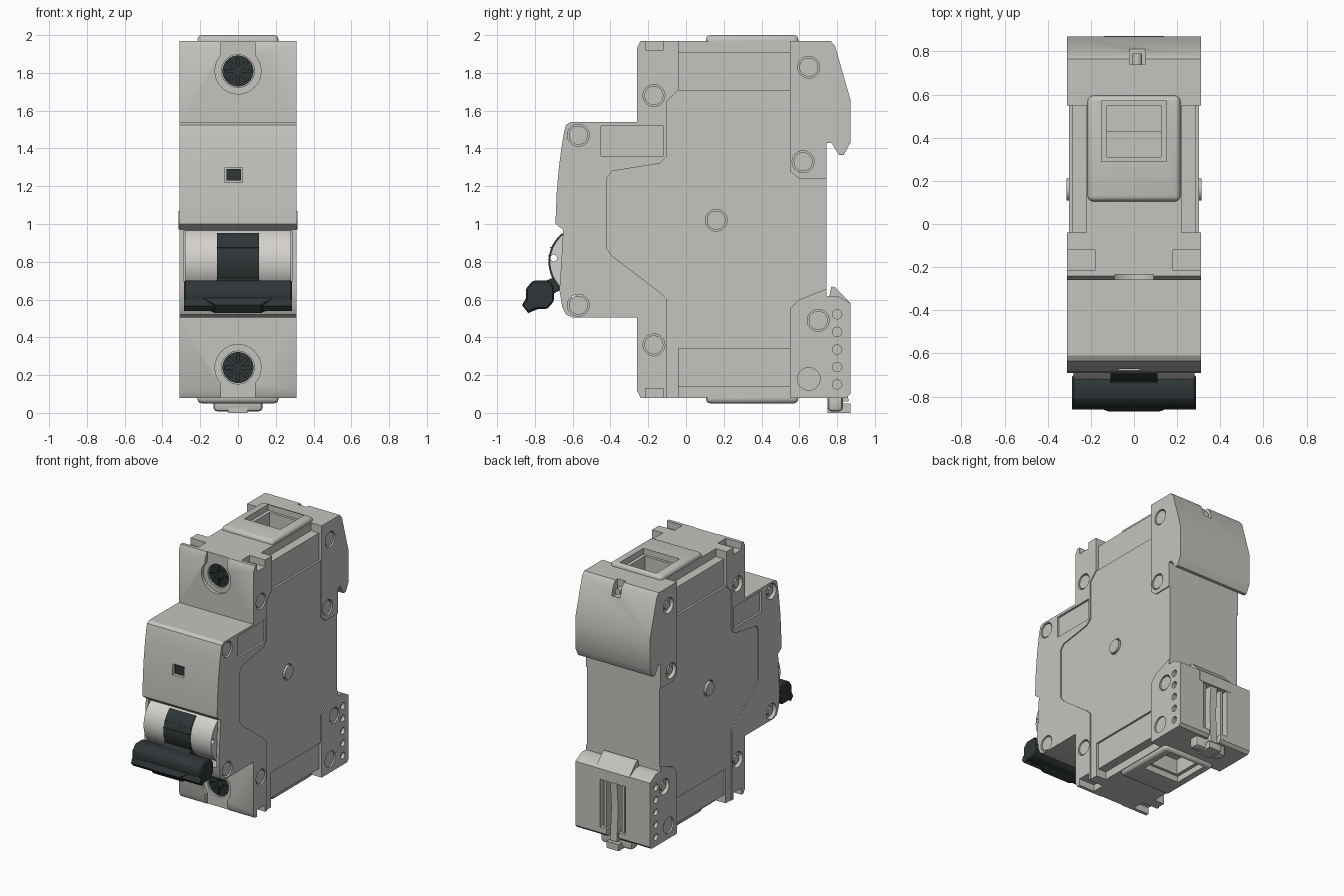
import bpy, bmesh, math
from mathutils import Matrix, Vector

if "Cube" in bpy.data.objects:
    bpy.data.objects.remove(bpy.data.objects["Cube"])


def material(name, rgb):
    m = bpy.data.materials.new(name)
    m.use_nodes = True
    m.diffuse_color = (*rgb, 1)
    m.node_tree.nodes["Principled BSDF"].inputs["Base Color"].default_value = (*rgb, 1)
    return m


GREY = material("light grey plastic", (0.56, 0.55, 0.52))
PALE = material("pale grey plastic", (0.66, 0.64, 0.61))
DARK = material("dark slate plastic", (0.028, 0.037, 0.038))
W = 0.31
TOP, MID = 1.97, 1.025
parts = []


def finish(name, bm, mat):
    bmesh.ops.recalc_face_normals(bm, faces=bm.faces)
    me = bpy.data.meshes.new(name)
    bm.to_mesh(me)
    bm.free()
    me.materials.append(mat)
    ob = bpy.data.objects.new(name, me)
    bpy.context.collection.objects.link(ob)
    parts.append(ob)
    return ob


def prism(name, pts, x0, x1, mat=GREY):
    """Extrude a (y, z) outline along x."""
    bm = bmesh.new()
    f = bm.faces.new([bm.verts.new((x0, y, z)) for y, z in pts])
    ext = bmesh.ops.extrude_face_region(bm, geom=[f])["geom"]
    bmesh.ops.translate(bm, vec=(x1 - x0, 0, 0),
                        verts=[v for v in ext if isinstance(v, bmesh.types.BMVert)])
    return finish(name, bm, mat)


def box(name, x0, x1, y0, y1, z0, z1, mat=GREY):
    return prism(name, [(y0, z0), (y1, z0), (y1, z1), (y0, z1)], x0, x1, mat)


def rod(name, axis, a, b, c0, c1, r, mat=GREY, r2=None, sides=32):
    """Cylinder along x (a=y, b=z) or along y (a=x, b=z)."""
    bm = bmesh.new()
    bmesh.ops.create_cone(bm, cap_ends=True, segments=sides, radius1=r,
                          radius2=r2 or r, depth=c1 - c0)
    mid = (c0 + c1) / 2
    if axis == "x":
        m = Matrix.Translation((mid, a, b)) @ Matrix.Rotation(math.pi / 2, 4, "Y")
    else:
        m = Matrix.Translation((a, mid, b)) @ Matrix.Rotation(-math.pi / 2, 4, "X")
    bm.transform(m)
    return finish(name, bm, mat)


def apply(ob, mod):
    bpy.context.view_layer.objects.active = ob
    bpy.ops.object.modifier_apply(modifier=mod.name)


def cut(target, cutter):
    mod = target.modifiers.new("cut", "BOOLEAN")
    mod.operation, mod.solver, mod.object = "DIFFERENCE", "EXACT", cutter
    apply(target, mod)
    parts.remove(cutter)
    bpy.data.objects.remove(cutter)


def bevel(ob, width, segments=2):
    mod = ob.modifiers.new("bevel", "BEVEL")
    mod.width, mod.segments = width, segments
    apply(ob, mod)


def span(s, a, b):
    return min(s * a, s * b), max(s * a, s * b)


def zspan(end, a, b):
    """Height range, mirrored to the lower half when end is -1."""
    return (a, b) if end > 0 else (2 * MID - b, 2 * MID - a)


# Housing silhouette
housing = prism("housing", [
    (-.24, .08), (-.26, .12), (-.26, .505), (-.60, .505), (-.635, .52), (-.655, .56), (-.67, .65),
    (-.66, .80), (-.65, .97), (-.67, .985), (-.69, 1.0), (-.69, 1.03), (-.685, 1.16), (-.675, 1.28),
    (-.66, 1.4), (-.645, 1.49), (-.635, 1.525), (-.61, 1.54), (-.26, 1.54), (-.26, 1.93),
    (-.24, TOP), (.765, TOP), (.79, 1.94), (.87, 1.66), (.87, 1.43), (.835, 1.365), (.81, 1.365),
    (.77, 1.43), (.745, 1.43), (.745, .62), (.80, .62), (.87, .58), (.87, .10), (.85, .08)], -W, W)

# Side panels, label recesses and stepped shoulders
panel = [(-.1, 0), (-.1, .6), (-.14, .64), (-.39, .83), (-.42, .87), (-.42, 1.24), (-.39, 1.28),
         (-.14, 1.32), (-.1, 1.36), (-.1, 1.65), (-.04, 1.71), (-.04, 2.1), (.55, 2.1), (.55, 1.28),
         (.6, 1.24), (.8, 1.24), (.8, .68), (.6, .6), (.55, .55), (.55, 0)]
for s in (-1, 1):
    cut(housing, prism("cutter", panel, *span(s, .302, .4)))
    cut(housing, box("cutter", *span(s, .295, .4), -.45, -.12, 1.36, 1.52))
    for e in (-1, 1):
        cut(housing, box("cutter", *span(s, .287, .4), -.04, .55, *zspan(e, 1.71, 2.1)))
        cut(housing, box("cutter", *span(s, .22, .4), -.04, .55, *zspan(e, 1.91, 2.1)))
        cut(housing, box("cutter", *span(s, .18, .4), -.215, -.12, *zspan(e, 1.92, 2.1)))

# Rivet wells with flat plugs on one side and pins on the other
for y, z in [(-.57, 1.47), (-.17, 1.68), (.65, 1.83), (.62, 1.33), (-.57, .57), (-.17, .36), (.7, .49)]:
    for s in (-1, 1):
        cut(housing, rod("cutter", "x", y, z, *span(s, .28, .4), .058))
    rod("rivet_plug", "x", y, z, .27, .304, .05)
    rod("rivet_pin", "x", y, z, -.302, -.27, .03)
for s in (-1, 1):
    cut(housing, rod("cutter", "x", .16, 1.02, *span(s, .285, .4), .058))
    rod("centre_rivet", "x", .16, 1.02, *span(s, .27, .314), .05)
    cut(housing, rod("cutter", "x", .65, .18, *span(s, .298, .4), .06))
    for i in range(5):
        cut(housing, rod("cutter", "x", .8, .15 + .093 * i, *span(s, .285, .4), .025, sides=16))

# Terminal screws in keyhole recesses, and cable entries at both ends
for e, end in ((1, "upper"), (-1, "lower")):
    z = MID + e * .785
    cut(housing, rod("cutter", "y", 0, z, -.4, -.235, .122))
    cut(housing, box("cutter", -.09, .09, -.4, -.235, *zspan(e, 1.81, 2.1)))
    cut(housing, rod("cutter", "y", 0, z, -.3, -.13, .087))
    screw = rod(end + "_screw", "y", 0, z, -.225, -.12, .082, DARK)
    for k in range(4):
        slot = box("cutter", -.07, .07, -.3, -.2, -.009, .009, DARK)
        slot.data.transform(Matrix.Translation((0, 0, z)) @ Matrix.Rotation(k * math.pi / 4, 4, "Y"))
        cut(screw, slot)

    boss = box(end + "_cable_entry", -.215, .215, .105, .595, *zspan(e, 1.93, 2.0))
    bevel(boss, .025, 3)
    for ob in (boss, housing):
        cut(ob, box("cutter", -.15, .15, .29, .57, *zspan(e, 1.955, 2.1)))
        cut(ob, box("cutter", -.125, .125, .31, .55, *zspan(e, 1.8, 2.1)))
    box(end + "_clamp_plate", -.125, .125, .31, .43, *zspan(e, 1.8, 1.84))

# Rear latch slot near the top
cut(housing, box("cutter", -.02, .05, .74, .81, 1.86, 2.1))
rod("slot_pin", "y", .015, 1.9, .73, .79, .022)

# Status window
cut(housing, box("cutter", -.07, .025, -.9, -.655, 1.22, 1.3))
box("status_window", -.06, .015, -.66, -.652, 1.23, 1.29, DARK).location.y = -.004

# Rotating barrel and its dark centre strip
cut(housing, box("cutter", -.287, .287, -.9, -.52, .61, .965))
BY, BZ, BR = -.535, .80, .185
barrel = rod("barrel", "x", BY, BZ, -.28, .28, BR, PALE, sides=64)


def arc(r, a0, a1, n=14):
    angles = [math.radians(a0 + (a1 - a0) * i / n) for i in range(n + 1)]
    return [(BY - r * math.cos(a), BZ + r * math.sin(a)) for a in angles]


strip = prism("barrel_strip", arc(BR + .008, -36, 52) + arc(BR - .02, 52, -36), -.11, .11, DARK)
for ob in (barrel, strip):
    cut(ob, rod("cutter", "x", -.7, .82, -.4, .4, .018, ob.data.materials[0], sides=16))
for a in (8, 22):
    prism("strip_rib", arc(BR + .014, a, a + 2, 2) + arc(BR, a + 2, a, 2), -.11, .11, DARK)

# Toggle handle: wide grip, centre arm and tapered lip
grip = prism("handle_grip", [(-.81, .70), (-.725, .70), (-.70, .67), (-.70, .59), (-.735, .55),
                             (-.81, .55), (-.847, .59), (-.847, .66)], -.287, .287, DARK)
bevel(grip, .008, 1)
prism("handle_arm", [(-.74, .70), (-.66, .735), (-.65, .66), (-.72, .62)], -.11, .11, DARK)
lip = prism("handle_lip", [(-.84, .62), (-.868, .57), (-.835, .528), (-.76, .56)], -.2, .2, DARK)
for v in lip.data.vertices:
    if v.co.y < -.8 and v.co.z < .6:
        v.co.x *= .6
prism("handle_lower_edge", [(-.80, .56), (-.847, .60), (-.86, .567), (-.835, .54)], -.287, .287, DARK)

# Rail clip in the rear foot
cut(housing, box("cutter", -.105, .105, .79, 1, .14, .5))
cut(housing, box("cutter", -.05, .05, .81, 1, -.1, .2))
prism("clip_head", [(.75, .58), (.77, .67), (.79, .665), (.872, .58), (.872, .5), (.75, .5)], -.14, .14)
prism("clip_bar", [(.77, .52), (.86, .52), (.845, .3), (.86, .06), (.80, .06), (.80, .3)], -.028, .028)
for s in (-1, 1):
    box("clip_spring", *span(s, .065, .085), .78, .85, .14, .5)
bevel(box("clip_pull_tab", -.13, .13, .75, .83, .008, .1), .02)
box("clip_tip", -.05, .05, .75, .87, 0, .05)

# Smooth the rounded surfaces while keeping creases
bpy.ops.object.select_all(action="DESELECT")
for ob in parts:
    ob.select_set(True)
bpy.context.view_layer.objects.active = housing
bpy.ops.object.shade_smooth_by_angle(angle=math.radians(30))
bpy.ops.object.select_all(action="DESELECT")
